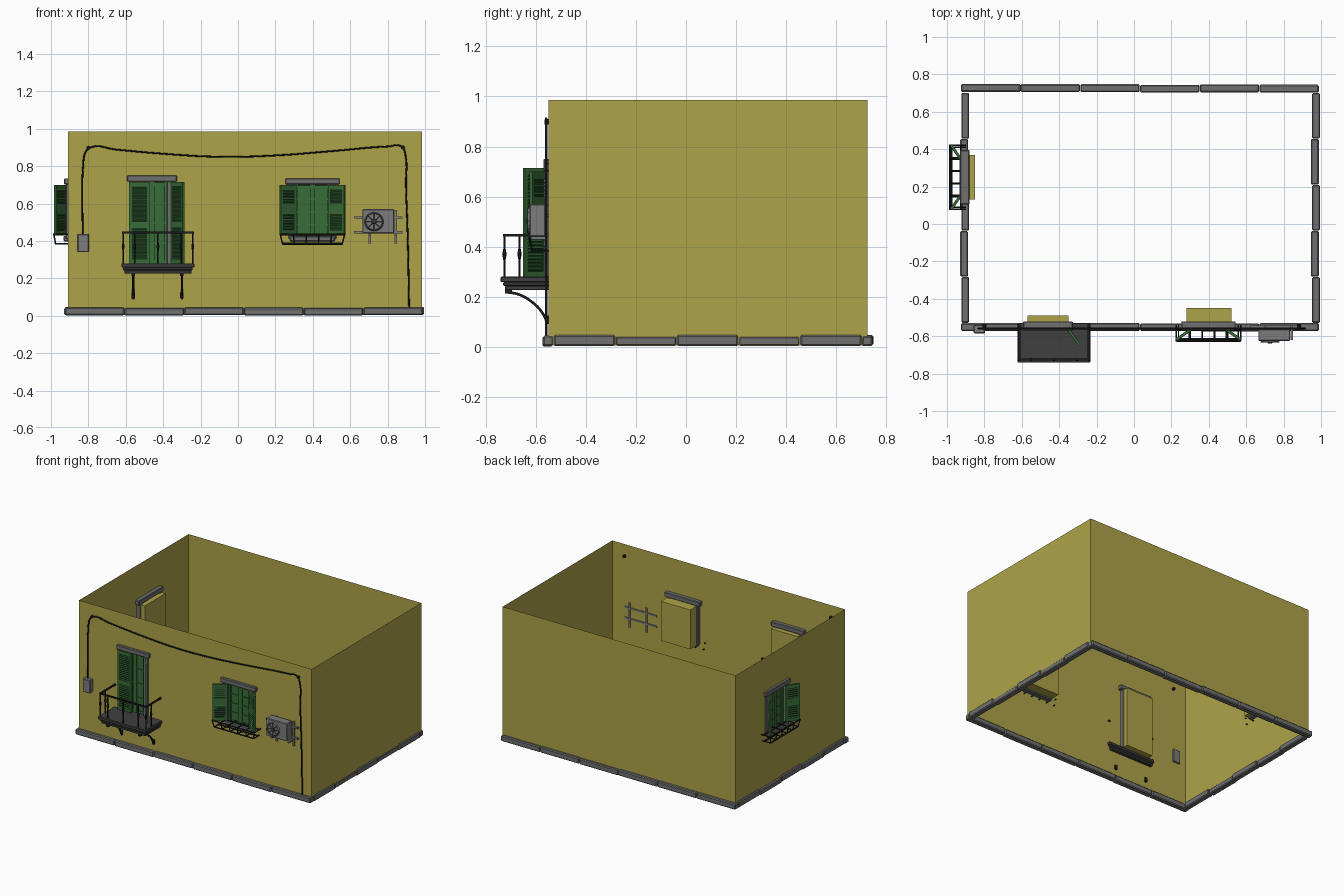
import bpy, bmesh, math, random
from mathutils import Matrix, Vector

if "Cube" in bpy.data.objects:
    bpy.data.objects.remove(bpy.data.objects["Cube"], do_unlink=True)
random.seed(4)


def material(name, r, g, b):
    m = bpy.data.materials.new(name)
    m.use_nodes = True
    m.diffuse_color = (r, g, b, 1)
    m.node_tree.nodes["Principled BSDF"].inputs["Base Color"].default_value = (r, g, b, 1)
    return m


PLASTER = material("yellow plaster", .42, .37, .065)
STONE = material("grey stone", .16, .16, .165)
METAL = material("light grey metal", .2, .2, .205)
SLAB = material("dark grey slab", .05, .05, .052)
IRON = material("black iron", .012, .012, .014)
GREEN = material("green paint", .04, .15, .04)
SHADE = material("dark green paint", .012, .055, .016)

# Wall frames: local x runs along the wall, -y points outward
X0, X1, Y0, Y1, H = -.91, .985, -.55, .725, .985
FRONT = Matrix.Translation((0, Y0, 0))
LEFT = Matrix.Translation((X0, 0, 0)) @ Matrix.Rotation(-math.pi / 2, 4, "Z")


def finish(name, bm, mats, matrix=Matrix(), bevel=0, smooth=False):
    me = bpy.data.meshes.new(name)
    bm.to_mesh(me)
    bm.free()
    for m in mats:
        me.materials.append(m)
    ob = bpy.data.objects.new(name, me)
    bpy.context.collection.objects.link(ob)
    ob.matrix_world = matrix
    if bevel:
        mod = ob.modifiers.new("bevel", "BEVEL")
        mod.width, mod.segments = bevel, 1
    if smooth:
        for p in me.polygons:
            p.use_smooth = True
    return ob


def box(bm, x, y, z, mat=0, tilt=0):
    """Box from three (low, high) ranges, tilted about its long axis."""
    mid = Vector([(a + b) / 2 for a, b in (x, y, z)])
    size = [b - a for a, b in (x, y, z)]
    m = Matrix.Translation(mid) @ Matrix.Rotation(tilt, 4, "X") @ Matrix.Diagonal((*size, 1))
    for v in bmesh.ops.create_cube(bm, size=1, matrix=m)["verts"]:
        for f in v.link_faces:
            f.material_index = mat


def rod(bm, a, b, r, r2=None, sides=6, mat=0):
    a, b = Vector(a), Vector(b)
    m = Matrix.Translation((a + b) / 2) @ (b - a).to_track_quat("Z", "Y").to_matrix().to_4x4()
    made = bmesh.ops.create_cone(bm, cap_ends=True, segments=sides, radius1=r,
                                 radius2=r if r2 is None else r2,
                                 depth=(b - a).length, matrix=m)
    for v in made["verts"]:
        for f in v.link_faces:
            f.material_index = mat


def tube(name, points, radius, mat, matrix):
    cu = bpy.data.curves.new(name, "CURVE")
    cu.dimensions, cu.bevel_depth, cu.bevel_resolution = "3D", radius, 1
    cu.resolution_u, cu.use_fill_caps = 5, True
    sp = cu.splines.new("BEZIER")
    sp.bezier_points.add(len(points) - 1)
    for p, co in zip(sp.bezier_points, points):
        p.co = co
        p.handle_left_type = p.handle_right_type = "AUTO"
    temp = bpy.data.objects.new(name + " path", cu)
    bpy.context.collection.objects.link(temp)
    bpy.context.view_layer.update()
    me = bpy.data.meshes.new_from_object(temp.evaluated_get(bpy.context.evaluated_depsgraph_get()))
    bpy.data.objects.remove(temp, do_unlink=True)
    bm = bmesh.new()
    bm.from_mesh(me)
    finish(name, bm, [mat], matrix, smooth=True)


# Wall sheet with recessed openings (x range, z range, depth)
def wall(name, x0, x1, openings, matrix):
    bm = bmesh.new()

    def quad(*pts):
        bm.faces.new([bm.verts.new(p) for p in pts])
    xs = sorted({x0, x1, *(v for o in openings for v in o[0])})
    zs = sorted({.005, H, *(v for o in openings for v in o[1])})
    for a, b in zip(xs, xs[1:]):
        for c, d in zip(zs, zs[1:]):
            if not any(o[0][0] <= a < o[0][1] and o[1][0] <= c < o[1][1] for o in openings):
                quad((a, 0, c), (b, 0, c), (b, 0, d), (a, 0, d))
    for (a, b), (c, d), t in openings:
        quad((a, t, c), (b, t, c), (b, t, d), (a, t, d))
        for x in (a, b):
            quad((x, 0, c), (x, t, c), (x, t, d), (x, 0, d))
        for z in (c, d):
            quad((a, 0, z), (b, 0, z), (b, t, z), (a, t, z))
    bmesh.ops.remove_doubles(bm, verts=bm.verts, dist=1e-5)
    bmesh.ops.recalc_face_normals(bm, faces=bm.faces)
    finish(name, bm, [PLASTER], matrix)


WIN_Z = (.41, .70)
wall("front_wall", X0, X1, [((-.57, -.35), (.275, .715), .06), ((.28, .52), WIN_Z, .10)], FRONT)
wall("left_window_wall", -Y1, -Y0, [((-.37, -.13), WIN_Z, .06)], LEFT)
wall("back_wall", X0, X1, [], Matrix.Translation((0, Y1, 0)))
wall("side_wall", -Y1, -Y0, [], Matrix.Translation((X1 - X0, 0, 0)) @ LEFT)

# Base course of stone blocks
bm = bmesh.new()
for y in (Y0, Y1):
    for i in range(6):
        j = random.uniform(-.003, .003)
        box(bm, (-.925 + i * .3192, -.927 + (i + 1) * .3192),
            (y - .021 + j, y + .021 + j), (.004 + j, .045 + j))
for x in (X0 + .005, X1 - .015):
    for i in range(5):
        j = (-1) ** i * .003
        box(bm, (x - .021 + j, x + .021 + j),
            (-.528 + i * .2462, -.53 + (i + 1) * .2462), (.004, .045 + j))
finish("stone_base", bm, [STONE], bevel=.006)


# Louvred shutter leaf, hinged at its local origin
def shutter(name, base, hinge, angle, width, z0, z1, panels):
    bm = bmesh.new()
    t, s = .007, .014
    for x in ((0, s), (width - s, width)):
        box(bm, x, (-t, t), (z0, z1))
    edges = [z0, *(v for p in panels for v in p), z1]
    for a, b in zip(edges[::2], edges[1::2]):
        box(bm, (s, width - s), (-t, t), (a, b))
    for a, b in panels:
        box(bm, (s, width - s), (-.0015, .0015), (a, b), 1)
        n = round((b - a) / .014)
        for i in range(n):
            z = a + (i + .5) * (b - a) / n
            box(bm, (s, width - s), (-.008, .008), (z - .002, z + .002), 0, .6)
    m = base @ Matrix.Translation((hinge, -.012, 0)) @ Matrix.Rotation(angle, 4, "Z")
    finish(name, bm, [GREEN, SHADE], m)


# Stone surround and two-leaf glazed casement, centred on local x = 0
def surround(name, base, half, z0, z1, sill):
    bm = bmesh.new()
    box(bm, (-half - .025, half + .025), (-.02, .03), (z1 + .002, z1 + .035))
    for s in (-1, 1):
        box(bm, tuple(sorted((s * (half - .028), s * (half + .008)))), (-.01, .03), (z0, z1 + .005))
    if sill:
        box(bm, (-half, half), (-.022, .03), (z0 - .012, z0 + .016))
    finish(name + "_surround", bm, [STONE], base, bevel=.004)

    bm = bmesh.new()
    w = half - .026
    box(bm, (-w, w), (.022, .026), (z0, z1), 1)
    for s in (-1, 1):
        for x in (.006, w - .008):
            box(bm, (s * x - .008, s * x + .008), (.006, .03), (z0, z1))
    for i in range(5):
        z = z0 + .012 + i * (z1 - z0 - .024) / 4
        box(bm, (-w, w), (.01, .03), (z - (.009 if i in (0, 4) else .004),
                                       z + (.009 if i in (0, 4) else .004)))
    for s in (-1, 1):
        box(bm, (s * w / 2 - w * .36, s * w / 2 + w * .36), (.015, .021), (z0 + .015, z1 - .015))
    finish(name + "_casement", bm, [GREEN, SHADE], base)


# Window with open shutters and a small flower rail
def window(name, base):
    surround(name, base, .12, *WIN_Z, True)
    panels = [(.455, .545), (.60, .675)]
    for side, angle in (("left", math.pi + .60), ("right", -.60)):
        shutter(f"{name}_{side}_shutter", base, .09 * math.copysign(1, math.cos(angle)),
                angle, .10, .43, .70, panels)
    bm = bmesh.new()
    for z, half, out in ((.435, .172, -.075), (.385, .16, -.065)):
        for y in (-.016, out):
            rod(bm, (-half, y, z), (half, y, z), .0055)
        for i in range(6):
            x = half * (i / 2.5 - 1)
            rod(bm, (x, .012, z), (x, out, z), .0045)
    for i in range(6):
        k = i / 2.5 - 1
        rod(bm, (.16 * k, -.065, .385), (.172 * k, -.075, .435), .004)
    finish(name + "_rail", bm, [IRON], base)


window("front_window", FRONT @ Matrix.Translation((.398, 0, 0)))
window("side_window", LEFT @ Matrix.Translation((-.25, 0, 0)))

# Balcony door, one shutter closed and one open
DOOR = FRONT @ Matrix.Translation((-.46, 0, 0))
surround("door", DOOR, .108, .275, .715, False)
door_panels = [(.30, .47), (.50, .69)]
shutter("door_closed_shutter", DOOR, -.122, 0, .11, .27, .715, door_panels)
shutter("door_open_shutter", DOOR, .108, -.95, .105, .27, .715, door_panels)

# Balcony slab with a stepped edge
BALCONY = FRONT @ Matrix.Translation((-.428, 0, 0))
bm = bmesh.new()
box(bm, (-.195, .195), (-.19, .02), (.258, .28))
box(bm, (-.186, .186), (-.18, .02), (.243, .258))
box(bm, (-.18, .18), (-.172, .02), (.226, .243))
finish("balcony_slab", bm, [SLAB], BALCONY, bevel=.003)

# Balcony railing with turned posts
bm = bmesh.new()
posts = [(x, -.175) for x in (-.186, -.124, 0, .124, .186)] + [(s * .186, -.115) for s in (-1, 1)]
for x, y in posts:
    rod(bm, (x, y, .28), (x, y, .447), .0045)
    rod(bm, (x, y, .345), (x, y, .37), .004, .009)
    rod(bm, (x, y, .37), (x, y, .395), .009, .004)
box(bm, (-.193, .193), (-.181, -.169), (.441, .45))
for s in (-1, 1):
    box(bm, (s * .186 - .006, s * .186 + .006), (-.18, .012), (.441, .45))
finish("balcony_railing", bm, [IRON], BALCONY)

# Curved brackets under the balcony
for side, x in (("left", .128), ("right", -.132)):
    tube(f"balcony_{side}_bracket", [(x, -.165, .218), (x, -.12, .21), (x, -.06, .175),
                                     (x, -.02, .13), (x, -.003, .09)], .006, IRON, BALCONY)
    bm = bmesh.new()
    box(bm, (x - .009, x + .009), (-.01, .012), (.095, .125))
    box(bm, (x - .009, x + .009), (-.172, -.145), (.212, .228))
    finish(f"balcony_{side}_bracket_plates", bm, [IRON], BALCONY)

# Air conditioner on its wall frame
bm = bmesh.new()
box(bm, (.665, .835), (-.075, -.012), (.44, .57))
finish("air_conditioner", bm, [METAL], FRONT, bevel=.004)
bm = bmesh.new()
fan = Vector((.727, -.082, .503))
rod(bm, fan + Vector((0, .008, 0)), fan, .052, .047, 20)
rod(bm, fan, fan - Vector((0, .006, 0)), .014, .011, 12, 1)
for i in range(8):
    d = Vector((math.cos(i * math.pi / 4), 0, math.sin(i * math.pi / 4)))
    e = Vector((math.cos((i + 1) * math.pi / 4), 0, math.sin((i + 1) * math.pi / 4)))
    rod(bm, fan + d * .01, fan + d * .046, .0022, sides=4, mat=1)
    rod(bm, fan + d * .048, fan + e * .048, .0025, sides=4, mat=1)
finish("fan_grille", bm, [METAL, SLAB], FRONT)
bm = bmesh.new()
for z in (.447, .525):
    box(bm, (.62, .88), (-.012, .006), (z - .006, z + .006))
for x in (.705, .843):
    box(bm, (x - .006, x + .006), (-.014, .008), (.385, .565))
    box(bm, (x - .006, x + .006), (-.07, 0), (.428, .44))
finish("air_conditioner_frame", bm, [METAL], FRONT)

# Meter box and the cable strung along the front
bm = bmesh.new()
box(bm, (-.857, -.797), (-.035, .01), (.34, .437))
finish("meter_box", bm, [METAL], FRONT, bevel=.004)
path = [(-.83, .43), (-.832, .65), (-.828, .80), (-.815, .875), (-.79, .9), (-.65, .888),
        (-.4, .866), (-.1, .85), (.2, .857), (.5, .88), (.8, .905), (.875, .905),
        (.895, .86), (.898, .7), (.908, .4), (.915, .03)]
tube("cable", [(x, -.009, z) for x, z in path], .005, IRON, FRONT)
bm = bmesh.new()
for x, z in ((-.8, .897), (.882, .9)):
    rod(bm, (x, .015, z), (x, -.016, z), .012, .008, 8)
finish("cable_clips", bm, [IRON], FRONT)
